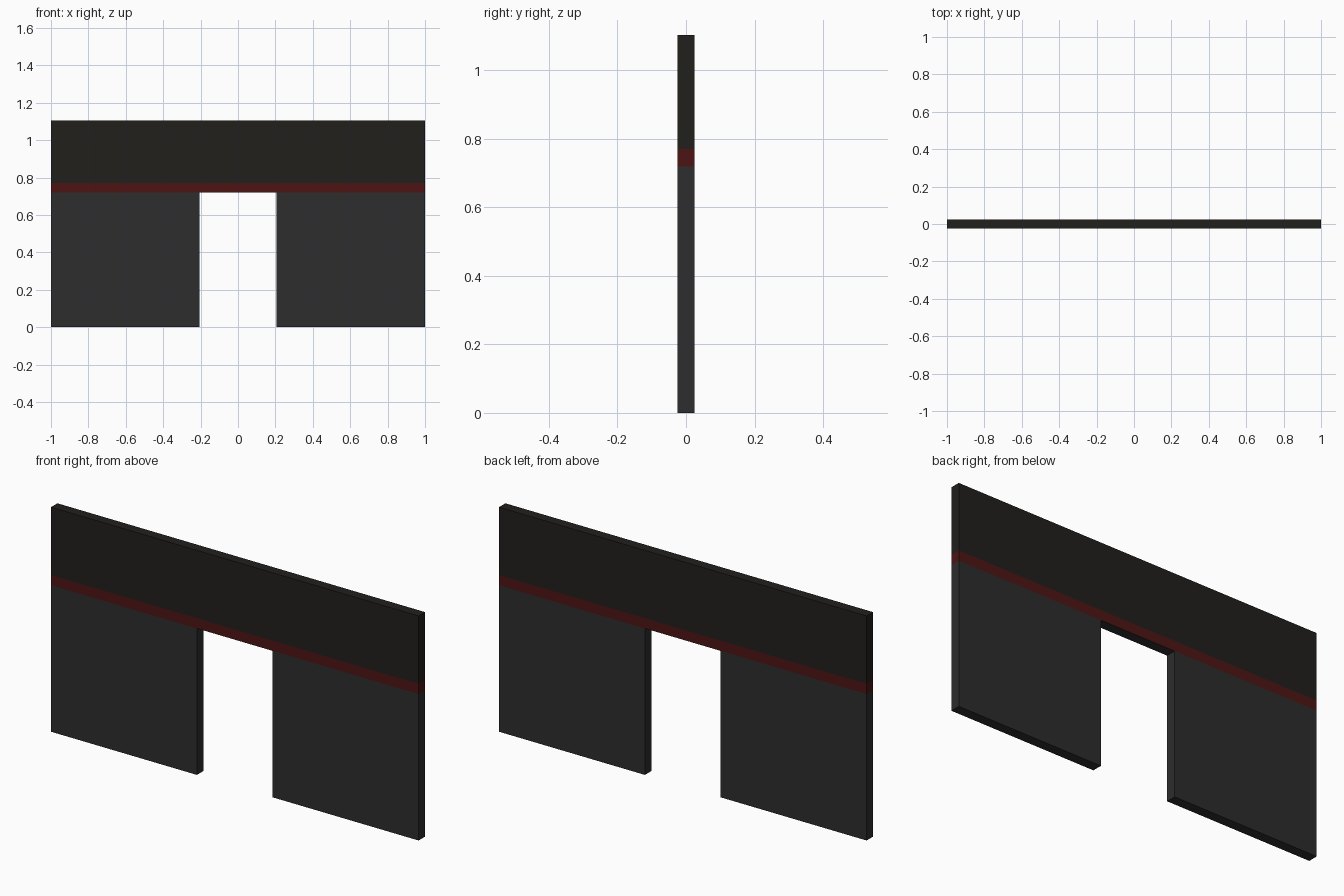
import bpy, bmesh

if "Cube" in bpy.data.objects:
    bpy.data.objects.remove(bpy.data.objects["Cube"])

XS = [-1.0, -0.206, 0.206, 1.0]      # wall ends and doorway jambs
ZS = [0.0, 0.72, 0.77, 1.104]        # floor, door head, stripe top, wall top
T = 0.05


def material(name, rgb):
    m = bpy.data.materials.new(name)
    m.diffuse_color = (*rgb, 1.0)
    m.use_nodes = True
    m.node_tree.nodes["Principled BSDF"].inputs["Base Color"].default_value = m.diffuse_color
    return m


# Wall outline as a grid of panels, leaving the doorway empty
bm = bmesh.new()
v = [[bm.verts.new((x, -T / 2, z)) for x in XS] for z in ZS]
for r in range(3):
    for c in range(3):
        if (r, c) != (0, 1):
            bm.faces.new((v[r][c], v[r][c + 1], v[r + 1][c + 1], v[r + 1][c]))

# Give the wall its thickness
ext = bmesh.ops.extrude_face_region(bm, geom=bm.faces[:], use_keep_orig=True)
bmesh.ops.translate(bm, vec=(0, T, 0),
                    verts=[g for g in ext["geom"] if isinstance(g, bmesh.types.BMVert)])
bmesh.ops.recalc_face_normals(bm, faces=bm.faces[:])

# Colour bands by height: lower wall, stripe, upper wall
for f in bm.faces:
    z = f.calc_center_median().z
    f.material_index = 0 if z < ZS[1] + 0.001 else 1 if z < ZS[2] else 2

mesh = bpy.data.meshes.new("doorway_wall")
bm.to_mesh(mesh)
bm.free()
for m in (material("lower_wall_grey", (0.026, 0.026, 0.026)),
          material("stripe_red", (0.075, 0.007, 0.007)),
          material("upper_wall_black", (0.015, 0.014, 0.012))):
    mesh.materials.append(m)
bpy.context.collection.objects.link(bpy.data.objects.new("doorway_wall", mesh))
